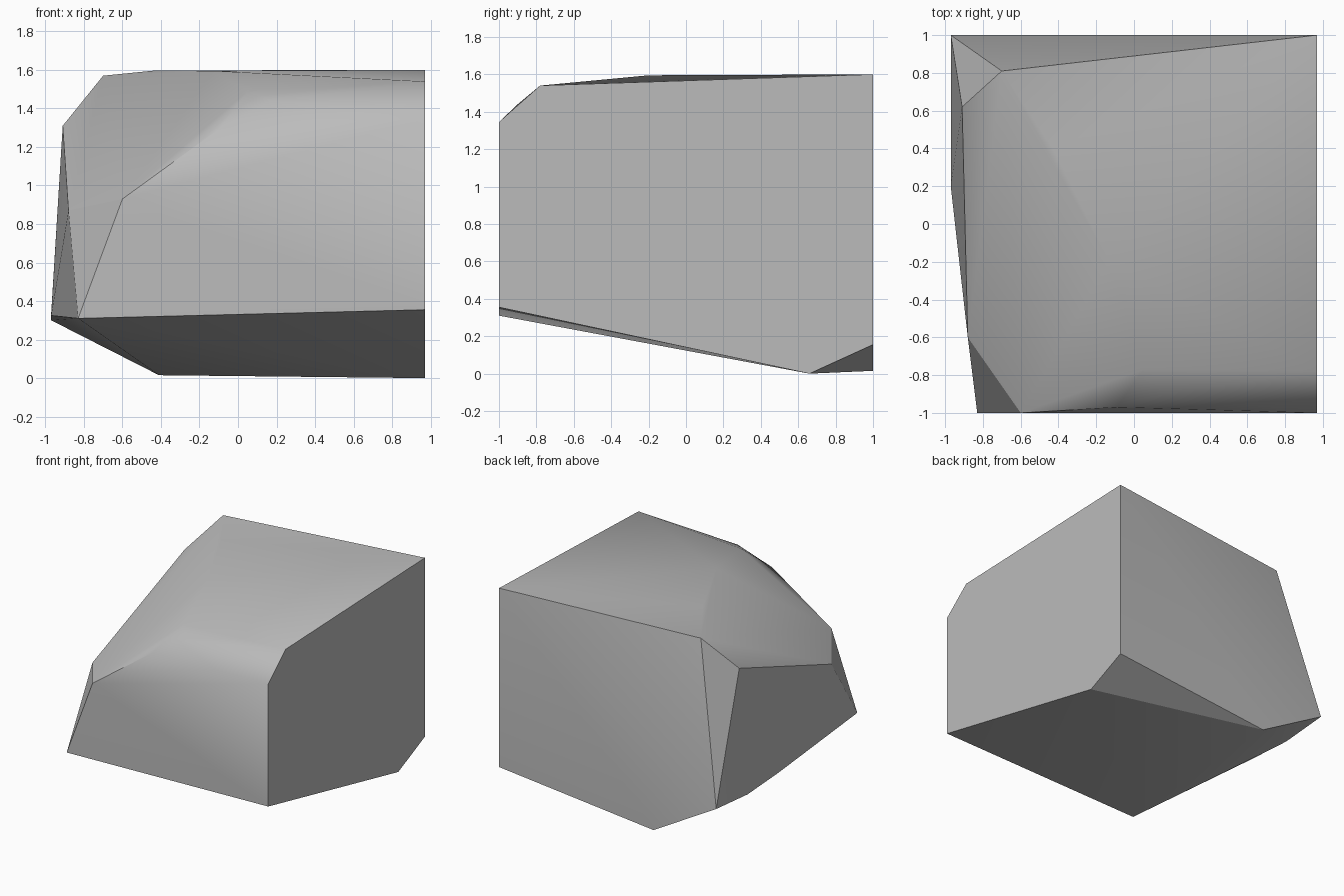
import bpy, bmesh
from math import radians

cube = bpy.data.objects.get("Cube")
if cube:
    bpy.data.objects.remove(cube, do_unlink=True)

# Stone colour
grey = bpy.data.materials.new("stone_grey")
grey.use_nodes = True
color = (0.5, 0.5, 0.5, 1)
grey.diffuse_color = color
grey.node_tree.nodes["Principled BSDF"].inputs["Base Color"].default_value = color

W = 0.97
# Flat cut side, as (y, z) outline
cut_side = [(-1, .355), (-1, 1.345), (-.78, 1.54), (1, 1.6), (1, .155), (.66, 0)]
corners = [(W, y, z) for y, z in cut_side]
# Lower rim
corners += [(-.83, -1, .31), (-W, .2, .325), (-W, .6, .30), (-W, 1, .335), (-.41, 1, .015)]
# Shoulder and left side
corners += [(-.91, .62, 1.31), (-.88, -.6, .87), (-.6, -1, .93), (-.70, .81, 1.57)]
# Top ridge and front bevel
corners += [(-.43, .4, 1.597), (-.13, -.2, 1.595), (.05, -.77, 1.49), (.17, -.9, 1.44), (-.09, -.97, 1.30)]

# Boulder wrapped around its corners
bm = bmesh.new()
for c in corners:
    bm.verts.new(c)
bmesh.ops.convex_hull(bm, input=bm.verts[:])
bmesh.ops.dissolve_limit(bm, angle_limit=radians(1), verts=bm.verts[:], edges=bm.edges[:])
bmesh.ops.recalc_face_normals(bm, faces=bm.faces[:])
mesh = bpy.data.meshes.new("boulder")
bm.to_mesh(mesh)
bm.free()
mesh.materials.append(grey)

boulder = bpy.data.objects.new("boulder", mesh)
bpy.context.collection.objects.link(boulder)
bpy.ops.object.select_all(action='DESELECT')
boulder.select_set(True)
bpy.context.view_layer.objects.active = boulder
bpy.ops.object.shade_smooth_by_angle(angle=radians(30))
